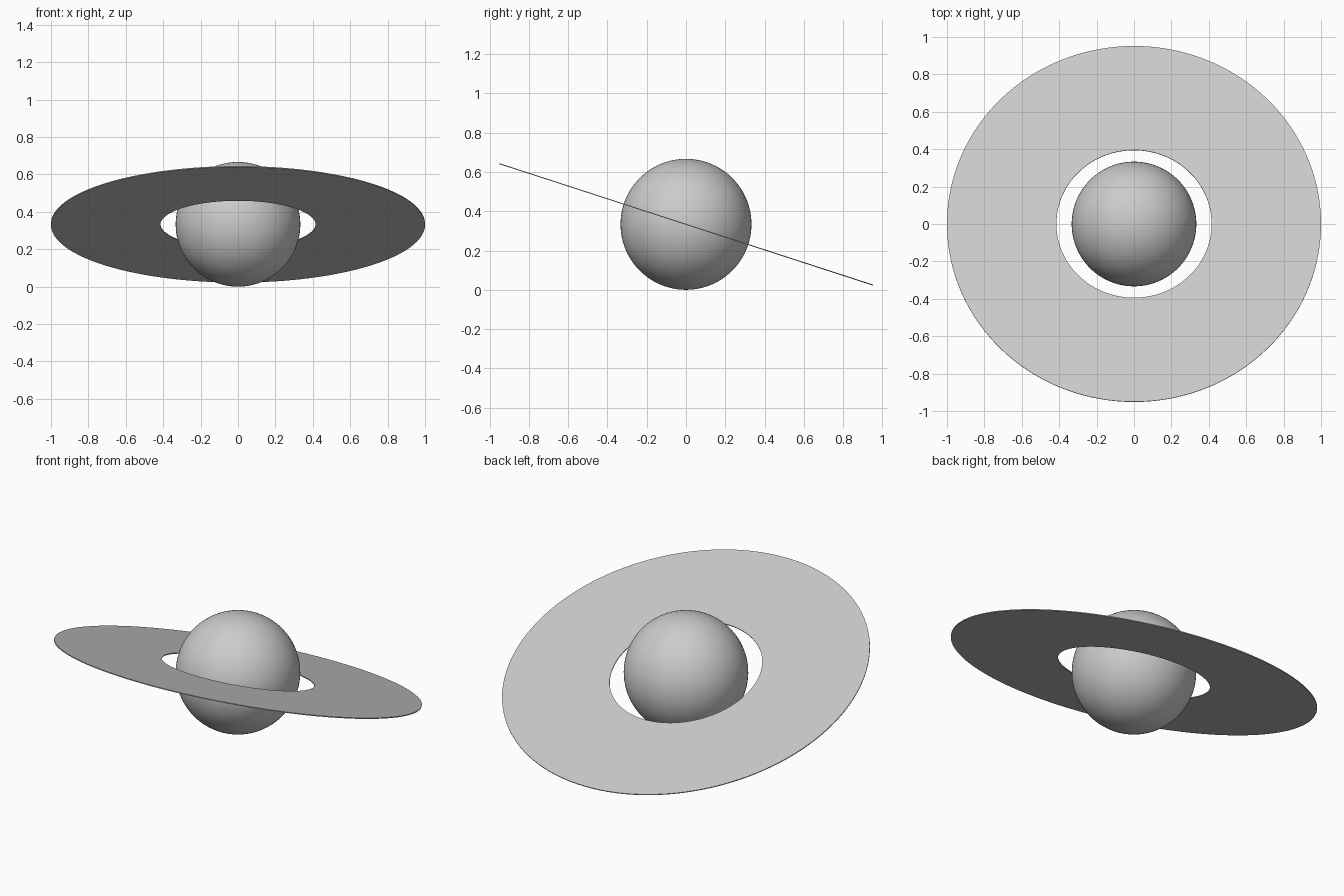
import bpy, bmesh, math
from mathutils import Matrix

if "Cube" in bpy.data.objects:
    bpy.data.objects.remove(bpy.data.objects["Cube"])

R = 1 / 3            # globe radius
TILT = math.radians(-18)

# Globe resting on the ground plane
bpy.ops.mesh.primitive_uv_sphere_add(segments=96, ring_count=48, radius=R, location=(0, 0, R))
globe = bpy.context.object
globe.name = "globe"
bpy.ops.object.shade_smooth()

# Flat ring: a thin rectangular profile spun around the globe's centre
INNER, OUTER, THICK = 0.415, 1.0, 0.005
h = THICK / 2
bm = bmesh.new()
pts = [bm.verts.new(p) for p in ((INNER, 0, -h), (OUTER, 0, -h), (OUTER, 0, h), (INNER, 0, h))]
edges = [bm.edges.new((pts[i], pts[(i + 1) % 4])) for i in range(4)]
bmesh.ops.spin(bm, geom=pts + edges, cent=(0, 0, 0), axis=(0, 0, 1),
               angle=2 * math.pi, steps=128, use_merge=True)
bmesh.ops.remove_doubles(bm, verts=bm.verts, dist=1e-4)
bmesh.ops.recalc_face_normals(bm, faces=bm.faces)
mesh = bpy.data.meshes.new("ring")
bm.to_mesh(mesh)
bm.free()
ring = bpy.data.objects.new("ring", mesh)
bpy.context.collection.objects.link(ring)
ring.matrix_world = Matrix.Translation((0, 0, R)) @ Matrix.Rotation(TILT, 4, 'X')

# Smooth rim, crisp edges
bpy.ops.object.select_all(action='DESELECT')
ring.select_set(True)
bpy.context.view_layer.objects.active = ring
bpy.ops.object.shade_smooth_by_angle(angle=math.radians(30))
